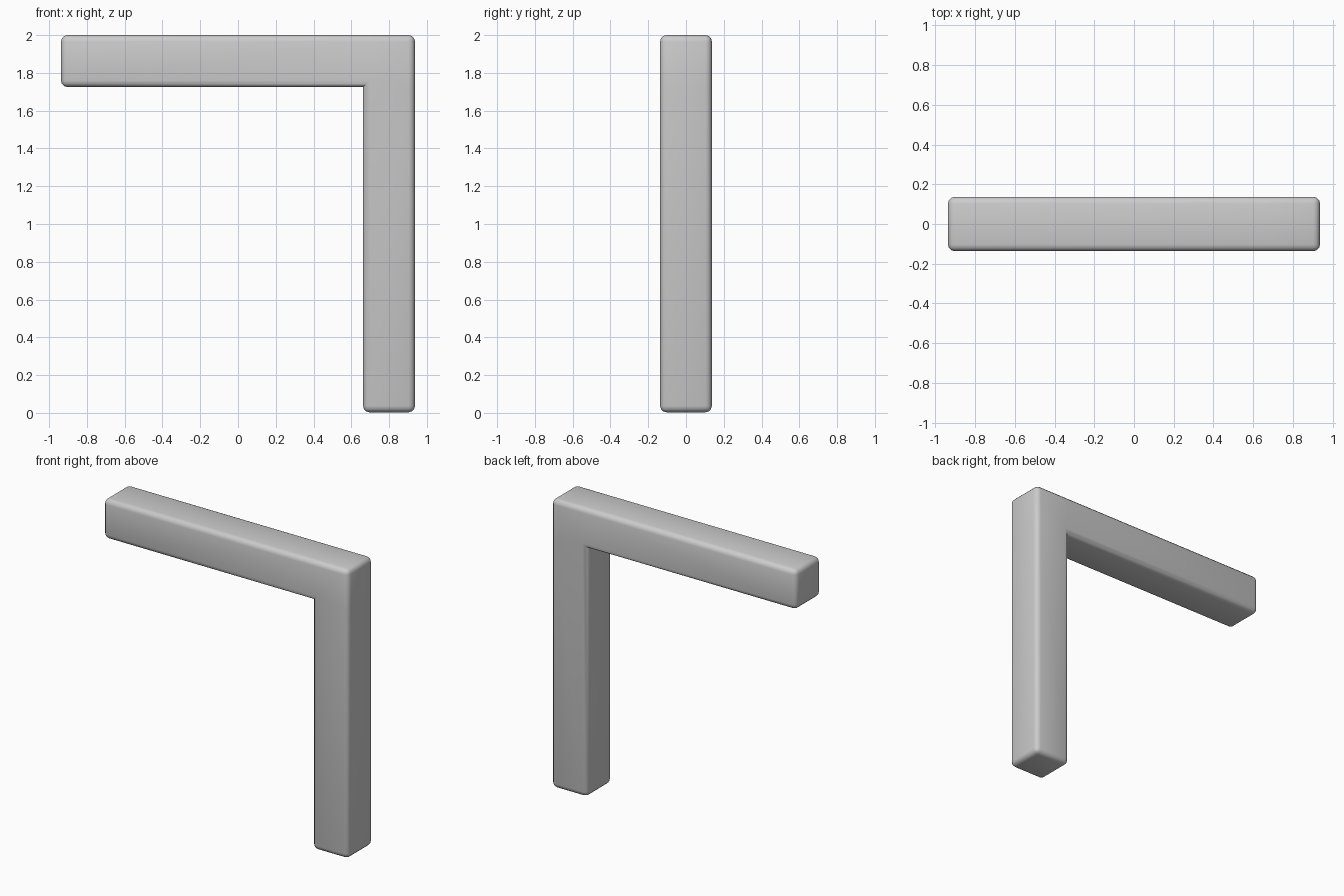
import bpy, bmesh, math

if "Cube" in bpy.data.objects:
    bpy.data.objects.remove(bpy.data.objects["Cube"])

HALF_X, HALF_Y, TOP = 0.937, 0.137, 2.0
BEAM = 0.275          # square section of post and arm
BEVEL = 0.034


def smooth(obj):
    bpy.ops.object.select_all(action='DESELECT')
    obj.select_set(True)
    bpy.context.view_layer.objects.active = obj
    bpy.ops.object.shade_smooth_by_angle(angle=math.radians(40))


# L-shaped frame: arm, corner and post as quads in the front plane
bm = bmesh.new()
xs = (-HALF_X, HALF_X - BEAM, HALF_X)
zs = (0.003, TOP - BEAM, TOP)
cells = [(0, 1), (1, 1), (1, 0)]
for i, k in cells:
    corners = [(i, k), (i + 1, k), (i + 1, k + 1), (i, k + 1)]
    bm.faces.new([bm.verts.new((xs[a], -HALF_Y, zs[b])) for a, b in corners])
bmesh.ops.remove_doubles(bm, verts=bm.verts[:], dist=1e-4)

# Give the frame its depth
front = bm.faces[:]
ext = bmesh.ops.extrude_face_region(bm, geom=front, use_keep_orig=True)
moved = [g for g in ext['geom'] if isinstance(g, bmesh.types.BMVert)]
bmesh.ops.translate(bm, verts=moved, vec=(0, 2 * HALF_Y, 0))
bmesh.ops.recalc_face_normals(bm, faces=bm.faces[:])

# Round the outer edges, leaving the inner corner crisp
outer = [e for e in bm.edges if len(e.link_faces) == 2
         and e.calc_face_angle_signed(0) > math.radians(30)]
bmesh.ops.bevel(bm, geom=outer, offset=BEVEL, offset_type='OFFSET',
                segments=3, profile=0.5, affect='EDGES')
bmesh.ops.recalc_face_normals(bm, faces=bm.faces[:])

mesh = bpy.data.meshes.new("corner_frame")
bm.to_mesh(mesh)
bm.free()
frame = bpy.data.objects.new("corner_frame", mesh)
bpy.context.collection.objects.link(frame)
smooth(frame)
